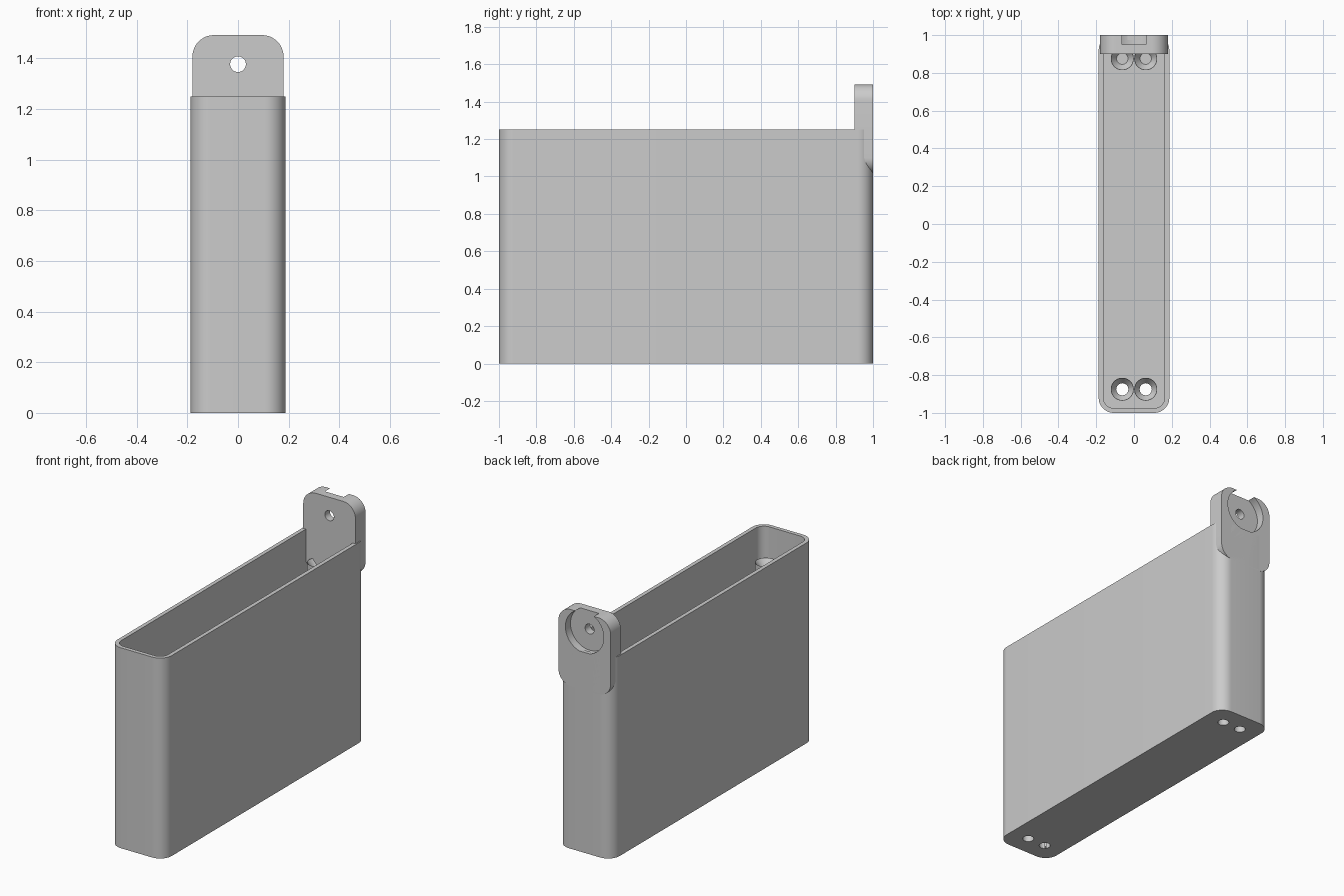
import bpy, bmesh, math
from mathutils import Matrix

cube = bpy.data.objects.get("Cube")
if cube:
    bpy.data.objects.remove(cube)

grey = bpy.data.materials.new("plain_grey")
grey.use_nodes = True
colour = (0.6, 0.6, 0.6, 1)
grey.diffuse_color = colour
grey.node_tree.nodes["Principled BSDF"].inputs["Base Color"].default_value = colour


def finish(name, bm):
    bmesh.ops.recalc_face_normals(bm, faces=bm.faces)
    mesh = bpy.data.meshes.new(name)
    bm.to_mesh(mesh)
    bm.free()
    mesh.materials.append(grey)
    ob = bpy.data.objects.new(name, mesh)
    bpy.context.collection.objects.link(ob)
    return ob


def rounded_prism(name, half_w, half_l, radius, low, high, matrix=Matrix(), steps=12):
    """Rounded rectangle extruded from low to high along local z."""
    bm = bmesh.new()
    verts = []
    for quarter, (sx, sy) in enumerate([(1, 1), (-1, 1), (-1, -1), (1, -1)]):
        for i in range(steps + 1):
            a = math.pi / 2 * (quarter + i / steps)
            verts.append(bm.verts.new((sx * (half_w - radius) + radius * math.cos(a),
                                       sy * (half_l - radius) + radius * math.sin(a), low)))
    face = bm.faces.new(verts)
    top = bmesh.ops.extrude_face_region(bm, geom=[face])["geom"]
    bmesh.ops.translate(bm, vec=(0, 0, high - low),
                        verts=[v for v in top if isinstance(v, bmesh.types.BMVert)])
    bm.transform(matrix)
    return finish(name, bm)


def cone(name, r_low, r_high, low, high, matrix):
    bm = bmesh.new()
    bmesh.ops.create_cone(bm, cap_ends=True, segments=48, radius1=r_low, radius2=r_high,
                          depth=high - low,
                          matrix=matrix @ Matrix.Translation((0, 0, (low + high) / 2)))
    return finish(name, bm)


def boolean(target, tool, operation):
    tool.hide_render = True
    mod = target.modifiers.new("bool", "BOOLEAN")
    mod.object, mod.operation, mod.solver = tool, operation, "EXACT"
    bpy.context.view_layer.objects.active = target
    bpy.ops.object.modifier_apply(modifier=mod.name)
    bpy.data.objects.remove(tool)


def smooth(ob):
    bpy.ops.object.select_all(action="DESELECT")
    ob.select_set(True)
    bpy.context.view_layer.objects.active = ob
    bpy.ops.object.shade_smooth_by_angle(angle=math.radians(30))


# Open box with rounded corners
RIM, FLOOR, POST_TOP = 1.25, 0.03, 1.08
box = rounded_prism("open_box", 0.187, 1.0, 0.08, 0, RIM)
boolean(box, rounded_prism("cavity", 0.162, 0.975, 0.055, FLOOR, RIM + 0.1), "DIFFERENCE")

# Hollow screw posts at both ends, countersunk at the top
for x in (-0.062, 0.062):
    for y in (-0.875, 0.875):
        at = Matrix.Translation((x, y, 0))
        boolean(box, cone("post", 0.061, 0.061, FLOOR / 2, POST_TOP, at), "UNION")
        boolean(box, cone("bore", 0.032, 0.032, -0.1, RIM, at), "DIFFERENCE")
        boolean(box, cone("countersink", 0.03, 0.06, POST_TOP - 0.04, POST_TOP + 0.001, at),
                "DIFFERENCE")
smooth(box)

# Hanging tab: local z runs from the back face (0) towards the front
TAB_LOW, TAB_HIGH, HOLE_Z = 1.015, 1.492, 1.377
turn = Matrix.Rotation(math.pi / 2, 4, "X")
tab_at = Matrix.Translation((0, 1, (TAB_LOW + TAB_HIGH) / 2)) @ turn
tab = rounded_prism("hanging_tab", 0.18, (TAB_HIGH - TAB_LOW) / 2, 0.085, 0, 0.1, tab_at)

# Round recess open at the top of the tab, and the through hole
hole_at = Matrix.Translation((0, 1, HOLE_Z)) @ turn
boolean(tab, cone("recess", 0.132, 0.132, -0.1, 0.05, hole_at), "DIFFERENCE")
boolean(tab, cone("screw_hole", 0.031, 0.031, -0.1, 0.2, hole_at), "DIFFERENCE")
smooth(tab)
